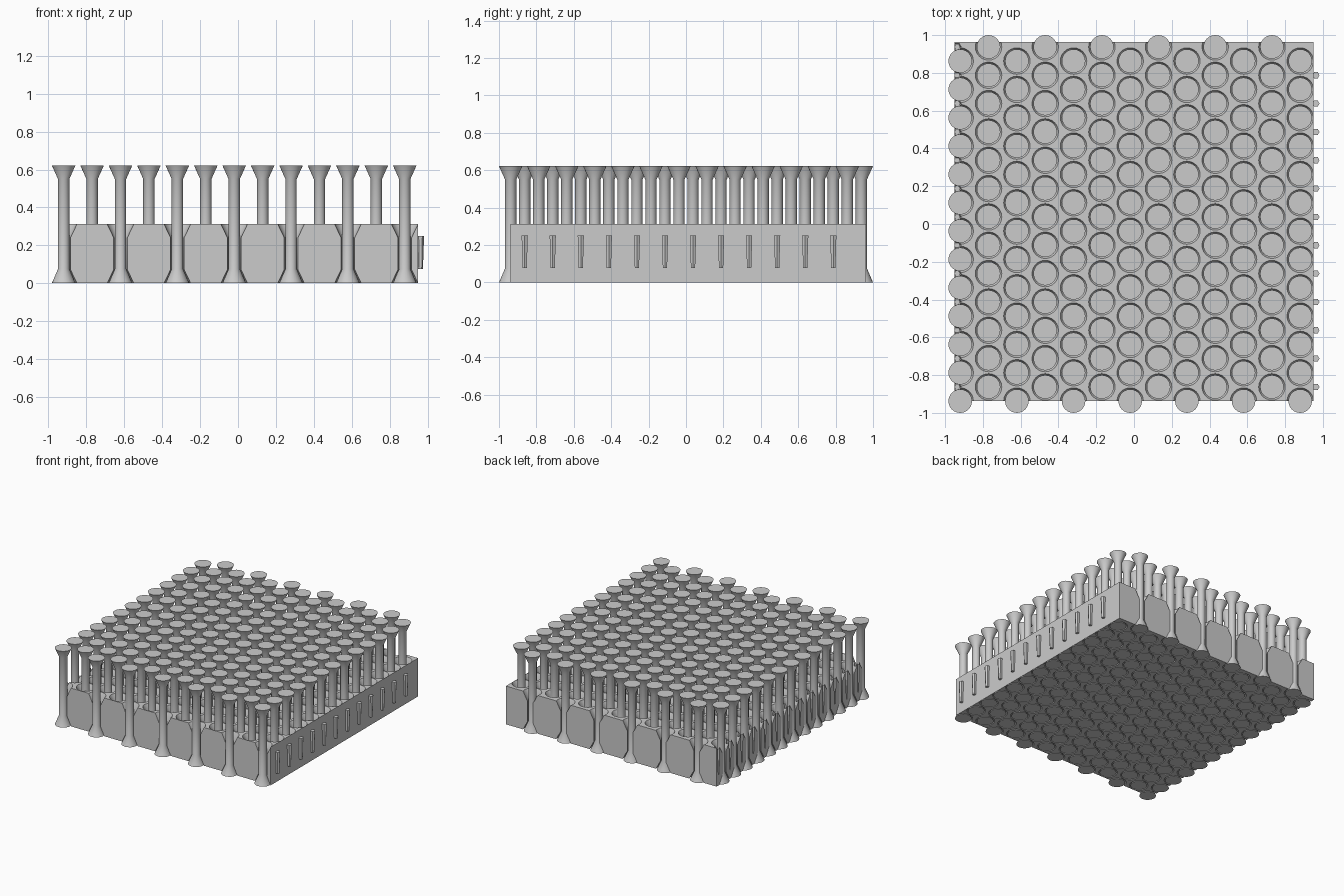
import bpy, bmesh
from math import cos, sin, tau

if "Cube" in bpy.data.objects:
    bpy.data.objects.remove(bpy.data.objects["Cube"], do_unlink=True)

GREY = (0.6, 0.6, 0.6, 1)
mat = bpy.data.materials.new("light grey")
mat.use_nodes = True
mat.diffuse_color = GREY
mat.node_tree.nodes["Principled BSDF"].inputs["Base Color"].default_value = GREY

PITCH, ROWS = 0.15, 13
X0, Y0 = -0.92, -0.9375
SLAB_MIN, SLAB_MAX = (-0.95, Y0, 0), (0.95, 0.963, 0.312)


def lathe(bm, centre, profile, sides, turn=0.0):
    """Add a closed solid of revolution from (radius, z) points."""
    rings = [[bm.verts.new((centre[0] + r * cos(turn + tau * i / sides),
                            centre[1] + r * sin(turn + tau * i / sides), z))
              for i in range(sides)] for r, z in profile]
    for low, high in zip(rings, rings[1:]):
        for i in range(sides):
            j = (i + 1) % sides
            bm.faces.new((low[i], low[j], high[j], high[i]))
    bm.faces.new(rings[0][::-1])
    bm.faces.new(rings[-1])


def lathe_set(name, centres, profile, sides, turn=0.0):
    bm = bmesh.new()
    for c in centres:
        lathe(bm, c, profile, sides, turn)
    return finish(name, bm)


def box(bm, low, high):
    verts = bmesh.ops.create_cube(bm, size=1)["verts"]
    for v in verts:
        v.co = [(a + b) / 2 + c * (b - a) for a, b, c in zip(low, high, v.co)]


def finish(name, bm):
    mesh = bpy.data.meshes.new(name)
    bm.to_mesh(mesh)
    bm.free()
    mesh.materials.append(mat)
    obj = bpy.data.objects.new(name, mesh)
    bpy.context.collection.objects.link(obj)
    return obj


def smooth(obj):
    bpy.ops.object.select_all(action="DESELECT")
    obj.select_set(True)
    bpy.context.view_layer.objects.active = obj
    bpy.ops.object.shade_smooth_by_angle(angle=0.5)


def cut(target, cutter):
    cutter.hide_render = True
    mod = target.modifiers.new("cut", "BOOLEAN")
    mod.operation, mod.solver, mod.object = "DIFFERENCE", "EXACT", cutter
    bpy.context.view_layer.objects.active = target
    bpy.ops.object.modifier_apply(modifier=mod.name)
    bpy.data.objects.remove(cutter, do_unlink=True)


# Staggered grid: every second column is shifted by half a pitch
grid = [(X0 + PITCH * c, Y0 + PITCH * (r + 0.5 * (c % 2)))
        for c in range(ROWS) for r in range(ROWS)]

# Sliding pins, flared at both ends
pins = lathe_set("pins", grid,
                 [(0.0625, 0), (0.03, 0.075), (0.03, 0.55), (0.0625, 0.622)], 24)
smooth(pins)

# Base slab with countersunk holes
bm = bmesh.new()
box(bm, SLAB_MIN, SLAB_MAX)
slab = finish("base_slab", bm)
holes = lathe_set("hole_cutter", grid,
                  [(0.075, -0.01), (0.036, 0.072), (0.036, 0.24), (0.075, 0.322)], 24)
cut(slab, holes)

# Tapered sockets in the left-hand edge, open at the top
joints = [Y0 + PITCH * (i + 0.5) for i in range(ROWS)]
sockets = lathe_set("socket_cutter", [(-0.936, y) for y in joints],
                    [(0.015, 0.07), (0.021, 0.25), (0.021, 0.33)], 6)
cut(slab, sockets)
smooth(slab)

# Tapered connector pegs on the opposite edge, with thin necks into the slab
bm = bmesh.new()
for y in joints[:-1]:
    lathe(bm, (0.963, y), [(0.013, 0.076), (0.019, 0.25)], 6)
    box(bm, (0.945, y - 0.007, 0.078), (0.96, y + 0.007, 0.248))
finish("connector_pegs", bm)
